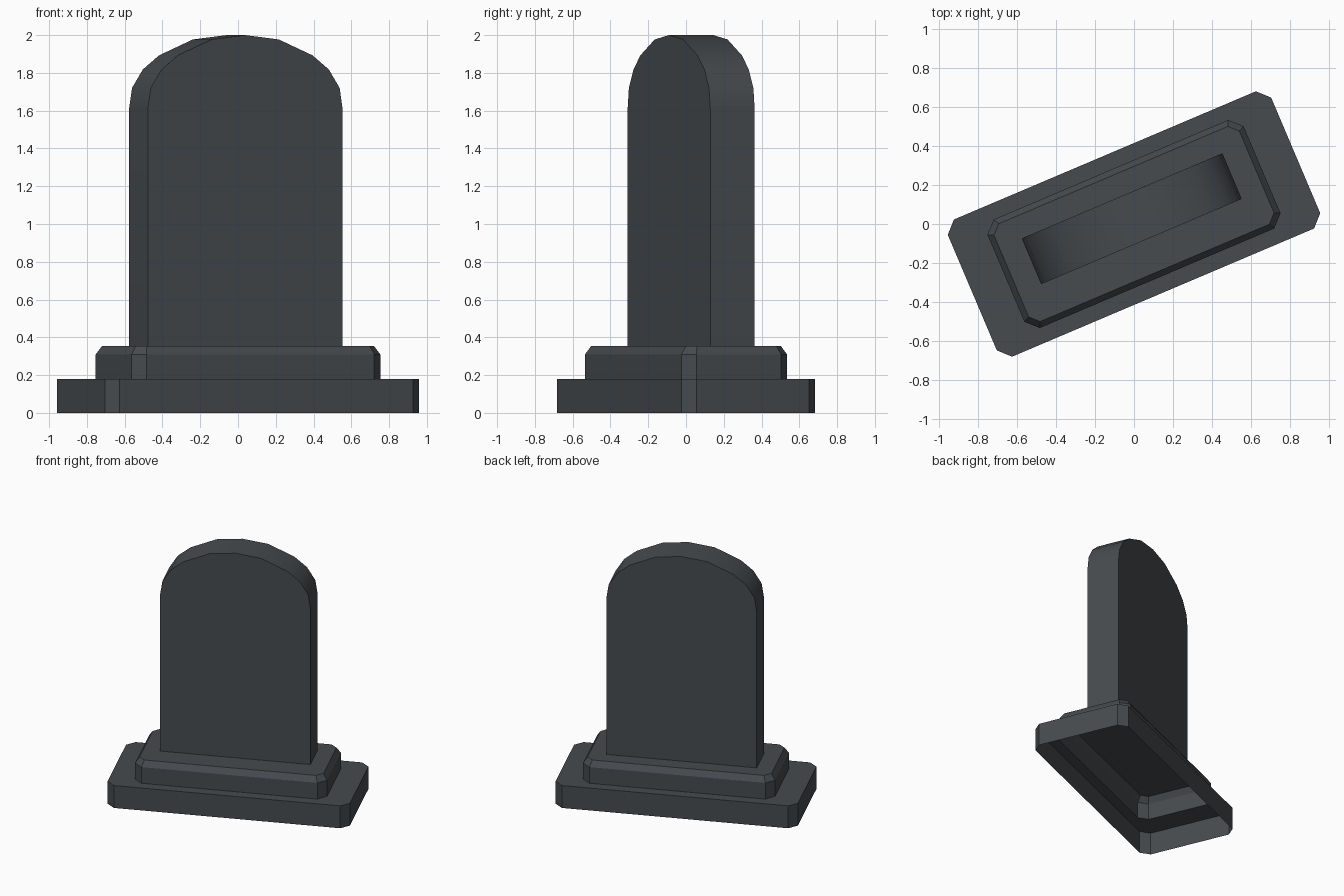
import bpy, bmesh, math

if "Cube" in bpy.data.objects:
    bpy.data.objects.remove(bpy.data.objects["Cube"])

stone = bpy.data.materials.new("dark grey stone")
stone.diffuse_color = (0.062, 0.070, 0.077, 1)
stone.use_nodes = True
stone.node_tree.nodes["Principled BSDF"].inputs["Base Color"].default_value = stone.diffuse_color
TURN = math.radians(23)


def finish(name, bm):
    mesh = bpy.data.meshes.new(name)
    bm.to_mesh(mesh)
    bm.free()
    ob = bpy.data.objects.new(name, mesh)
    bpy.context.collection.objects.link(ob)
    mesh.materials.append(stone)
    ob.rotation_euler.z = TURN
    bpy.ops.object.select_all(action='DESELECT')
    ob.select_set(True)
    bpy.context.view_layer.objects.active = ob
    bpy.ops.object.shade_smooth_by_angle(angle=math.radians(30))


def ring(bm, a, b, c, z):
    # rectangle with cut corners, counter-clockwise
    pts = [(a, -b + c), (a, b - c), (a - c, b), (-a + c, b),
           (-a, b - c), (-a, -b + c), (-a + c, -b), (a - c, -b)]
    return [bm.verts.new((x, y, z)) for x, y in pts]


# stepped plinth: a hollow shell, open underneath
bm = bmesh.new()
rings = [ring(bm, *r) for r in (
    (0.903, 0.383, 0.06, 0.0),
    (0.903, 0.383, 0.06, 0.18),
    (0.715, 0.303, 0.06, 0.18),
    (0.715, 0.303, 0.06, 0.31),
    (0.685, 0.273, 0.045, 0.355))]
for lo, hi in zip(rings, rings[1:]):
    for i in range(8):
        j = (i + 1) % 8
        bm.faces.new((lo[i], lo[j], hi[j], hi[i]))
bm.faces.new(rings[-1])
finish("stepped_plinth", bm)

# upright slab with arched top
half = [(0.56, 0.35), (0.56, 1.61), (0.543, 1.72), (0.481, 1.818),
        (0.387, 1.893), (0.193, 1.977)]
profile = half + [(0, 2.0)] + [(-x, z) for x, z in reversed(half)]
bm = bmesh.new()
front = [bm.verts.new((x, -0.098, z)) for x, z in profile]
back = [bm.verts.new((x, 0.157, z)) for x, z in profile]
bm.faces.new(front)
bm.faces.new(back[::-1])
for i in range(len(profile)):
    j = (i + 1) % len(profile)
    bm.faces.new((front[i], back[i], back[j], front[j]))
bmesh.ops.recalc_face_normals(bm, faces=bm.faces)
finish("headstone_slab", bm)
